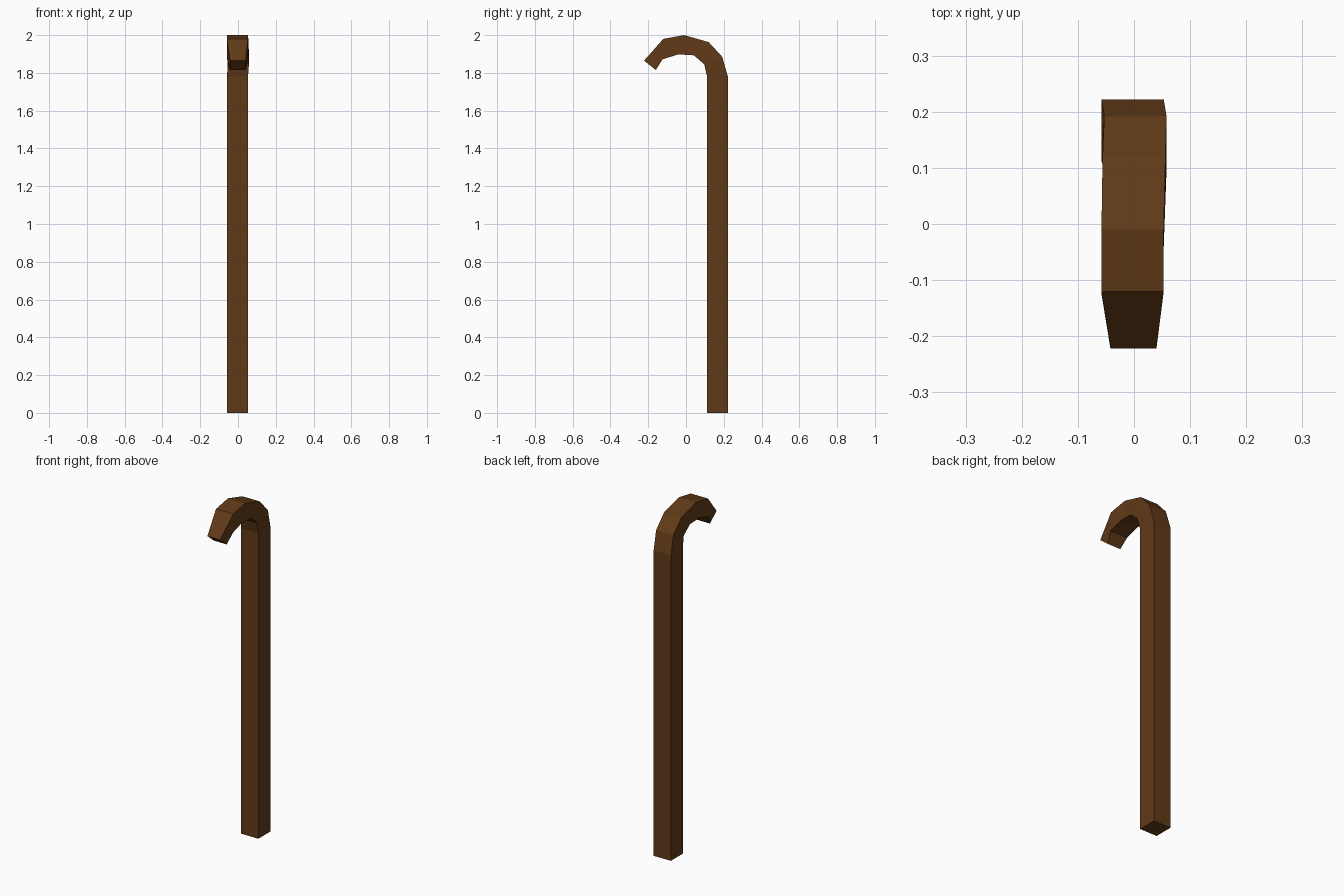
import bpy, bmesh

if "Cube" in bpy.data.objects:
    bpy.data.objects.remove(bpy.data.objects["Cube"])

# Cross-sections along the cane: outer (y, z), inner (y, z), left x, right x
sections = [
    ((0.222, 0.00), (0.112, 0.00), -0.058, 0.053),    # foot
    ((0.222, 1.78), (0.112, 1.78), -0.058, 0.053),    # top of shaft
    ((0.192, 1.885), (0.096, 1.846), -0.053, 0.058),  # bend
    ((0.12, 1.963), (0.042, 1.893), -0.056, 0.056),
    ((-0.01, 2.00), (-0.04, 1.898), -0.058, 0.053),   # crown
    ((-0.12, 1.98), (-0.124, 1.872), -0.058, 0.053),
    ((-0.222, 1.865), (-0.16, 1.815), -0.042, 0.04),  # tapered tip
]

# Loft the square sections into one closed body
bm = bmesh.new()
rings = []
for (oy, oz), (iy, iz), left, right in sections:
    rings.append([bm.verts.new(p) for p in
                  ((left, oy, oz), (right, oy, oz), (right, iy, iz), (left, iy, iz))])
for a, b in zip(rings, rings[1:]):
    for i in range(4):
        j = (i + 1) % 4
        bm.faces.new((a[i], a[j], b[j], b[i]))
bm.faces.new(rings[0])
bm.faces.new(rings[-1])
bmesh.ops.recalc_face_normals(bm, faces=bm.faces)

mesh = bpy.data.meshes.new("hooked_cane")
bm.to_mesh(mesh)
bm.free()
cane = bpy.data.objects.new("hooked_cane", mesh)
bpy.context.collection.objects.link(cane)

# Brown wood
wood = bpy.data.materials.new("brown_wood")
wood.diffuse_color = (0.12, 0.042, 0.009, 1)
wood.use_nodes = True
wood.node_tree.nodes["Principled BSDF"].inputs["Base Color"].default_value = wood.diffuse_color
mesh.materials.append(wood)
